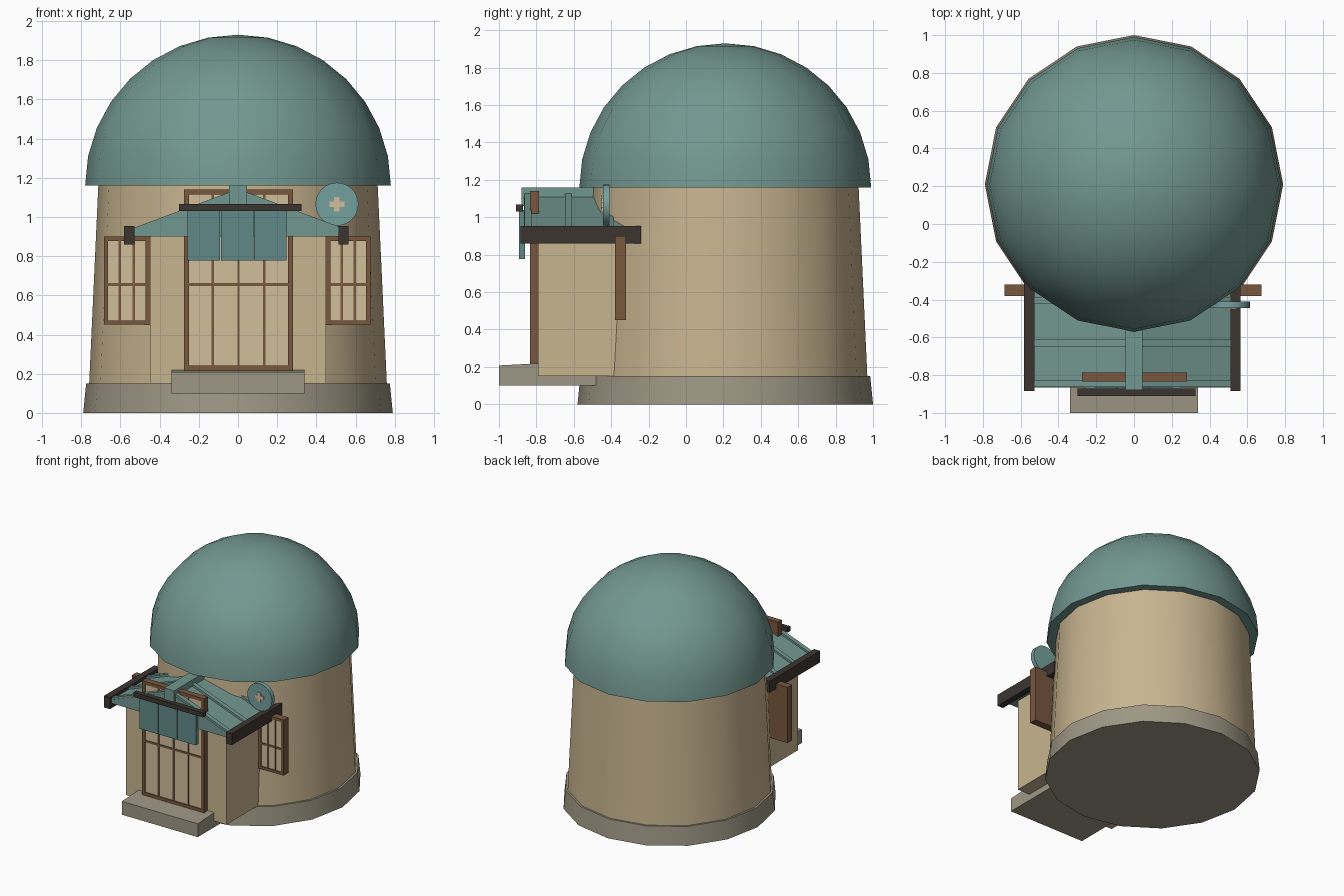
import bpy, bmesh, math
from mathutils import Vector

if "Cube" in bpy.data.objects:
    bpy.data.objects.remove(bpy.data.objects["Cube"])


def material(name, rgb):
    m = bpy.data.materials.new(name)
    m.diffuse_color = (*rgb, 1)
    m.use_nodes = True
    m.node_tree.nodes["Principled BSDF"].inputs["Base Color"].default_value = m.diffuse_color
    return m


TEAL = material("teal roof", (0.17, 0.31, 0.28))
PLASTER = material("tan plaster", (0.58, 0.46, 0.28))
STONE = material("grey stone", (0.34, 0.31, 0.23))
WOOD = material("brown wood", (0.19, 0.095, 0.048))
DARK = material("dark wood", (0.045, 0.036, 0.031))
CLOTH = material("blue green cloth", (0.12, 0.25, 0.25))
DISC = material("light teal sign", (0.17, 0.35, 0.34))
PANE = material("cream pane", (0.64, 0.52, 0.33))

CY = 0.21  # centre of the round tower in y


def make(name, bm, mat, smooth=False):
    bmesh.ops.recalc_face_normals(bm, faces=bm.faces)
    me = bpy.data.meshes.new(name)
    bm.to_mesh(me)
    bm.free()
    me.materials.append(mat)
    if smooth:
        me.shade_smooth()
        me.set_sharp_from_angle(angle=math.radians(30))
    ob = bpy.data.objects.new(name, me)
    bpy.context.collection.objects.link(ob)
    return ob


def box(name, x, y, z, mat):
    bm = bmesh.new()
    bmesh.ops.create_cube(bm, size=1)
    for v in bm.verts:
        v.co = Vector([(a + b) / 2 + c * (b - a) for (a, b), c in zip((x, y, z), v.co)])
    return make(name, bm, mat)


def prism(name, xz, y0, y1, mat):
    """Extrude an outline in the xz plane along y."""
    bm = bmesh.new()
    f = bm.faces.new([bm.verts.new((x, y0, z)) for x, z in xz])
    r = bmesh.ops.extrude_face_region(bm, geom=[f])
    moved = [v for v in r["geom"] if isinstance(v, bmesh.types.BMVert)]
    bmesh.ops.translate(bm, verts=moved, vec=(0, y1 - y0, 0))
    return make(name, bm, mat)


def lathe(name, profile, mat, n=16):
    """Closed 16-sided solid of revolution about the tower axis."""
    bm = bmesh.new()
    rings = [[bm.verts.new((r * math.cos(2 * math.pi * i / n),
                            CY + r * math.sin(2 * math.pi * i / n), z))
              for i in range(n)] for r, z in profile]
    for a, b in zip(rings, rings[1:]):
        for i in range(n):
            j = (i + 1) % n
            bm.faces.new((a[i], a[j], b[j], b[i]))
    bm.faces.new(rings[0])
    bm.faces.new(rings[-1])
    bmesh.ops.remove_doubles(bm, verts=bm.verts, dist=1e-5)
    return make(name, bm, mat, True)


def lattice(name, x0, x1, y0, y1, z0, z1, cols, zbar, f=0.022):
    """Wooden window box with cream panes and slim bars on its front."""
    box(name + "_back", (x0, x1), (y0 + 0.015, y1), (z0, z1), WOOD)
    box(name + "_panes", (x0 + f, x1 - f), (y0 + 0.008, y0 + 0.015), (z0 + f, z1 - f), PANE)
    for side, a, b in (("left", x0, x0 + f), ("right", x1 - f, x1)):
        box(f"{name}_{side}_frame", (a, b), (y0, y0 + 0.016), (z0, z1), WOOD)
    for side, a, b in (("bottom", z0, z0 + f), ("top", z1 - f, z1)):
        box(f"{name}_{side}_frame", (x0, x1), (y0, y0 + 0.016), (a, b), WOOD)
    for i in range(1, cols):
        c = x0 + f / 2 + (x1 - x0 - f) * i / cols
        box(f"{name}_bar_{i}", (c - 0.006, c + 0.006), (y0 + 0.002, y0 + 0.015), (z0, z1), WOOD)
    box(name + "_crossbar", (x0, x1), (y0 + 0.003, y0 + 0.015), (zbar - 0.008, zbar + 0.008), WOOD)


# Round tower: plinth, wall and dome
lathe("tower_plinth", [(0.79, 0), (0.775, 0.15)], STONE)
lathe("tower_wall", [(0.76, 0.14), (0.712, 1.18)], PLASTER)
dome = [(0.78 * math.cos(math.radians(a * 11.25)), 1.16 + 0.77 * math.sin(math.radians(a * 11.25)))
        for a in range(8)] + [(1e-7, 1.93)]
bm_dome = lathe("dome_roof", dome, TEAL)

# Entrance porch and step
box("porch_wall", (-0.45, 0.45), (-0.79, 0.0), (0.15, 0.92), PLASTER)
step = box("entrance_step", (-0.34, 0.34), (-1.0, -0.48), (0.10, 0.208), STONE)
for v in step.data.vertices:
    if v.co.z > 0.15 and v.co.y > -0.6:
        v.co.z = 0.235

# Porch roof, seams, ridge and eave beams
prism("porch_roof", [(-0.54, 0.90), (0.54, 0.90), (0.54, 0.925), (0, 1.125), (-0.54, 0.925)],
      -0.865, -0.30, TEAL)
for i, y in enumerate((-0.845, -0.63, -0.405)):
    prism(f"roof_seam_{i}", [(-0.53, 0.92), (0.53, 0.92), (0.53, 0.945), (0, 1.143), (-0.53, 0.945)],
          y - 0.018, y + 0.018, TEAL)
box("roof_ridge", (-0.045, 0.045), (-0.88, -0.35), (1.06, 1.16), TEAL)
box("eave_beam_left", (-0.582, -0.528), (-0.885, -0.24), (0.86, 0.953), DARK)
box("eave_beam_right", (0.512, 0.564), (-0.885, -0.24), (0.86, 0.953), DARK)

# Tall door lattice, and a window on each side
lattice("door", -0.275, 0.28, -0.835, -0.785, 0.215, 1.14, 4, 0.655, 0.026)
lattice("window_left", -0.685, -0.45, -0.38, -0.32, 0.45, 0.90, 3, 0.655)
lattice("window_right", 0.45, 0.675, -0.38, -0.32, 0.45, 0.90, 3, 0.655)

# Door curtain in three strips hanging from a rail
box("curtain_rail", (-0.30, 0.325), (-0.91, -0.872), (1.03, 1.067), DARK)
for i in range(3):
    a = -0.26 + i * 0.17
    box(f"curtain_strip_{i}", (a + 0.002, a + 0.168), (-0.894, -0.862), (0.778, 1.04), CLOTH)

# Round sign with a small cross
bm = bmesh.new()
bmesh.ops.create_cone(bm, cap_ends=True, segments=24, radius1=0.11, radius2=0.11, depth=0.035)
for v in bm.verts:
    v.co = Vector((0.505 + v.co.x, -0.427 + v.co.z, 1.065 + v.co.y))
make("round_sign", bm, DISC, True)
for name, w, h in (("sign_cross_wide", 0.038, 0.014), ("sign_cross_tall", 0.014, 0.038)):
    box(name, (0.505 - w, 0.505 + w), (-0.4505, -0.442), (1.065 - h, 1.065 + h), PANE)
